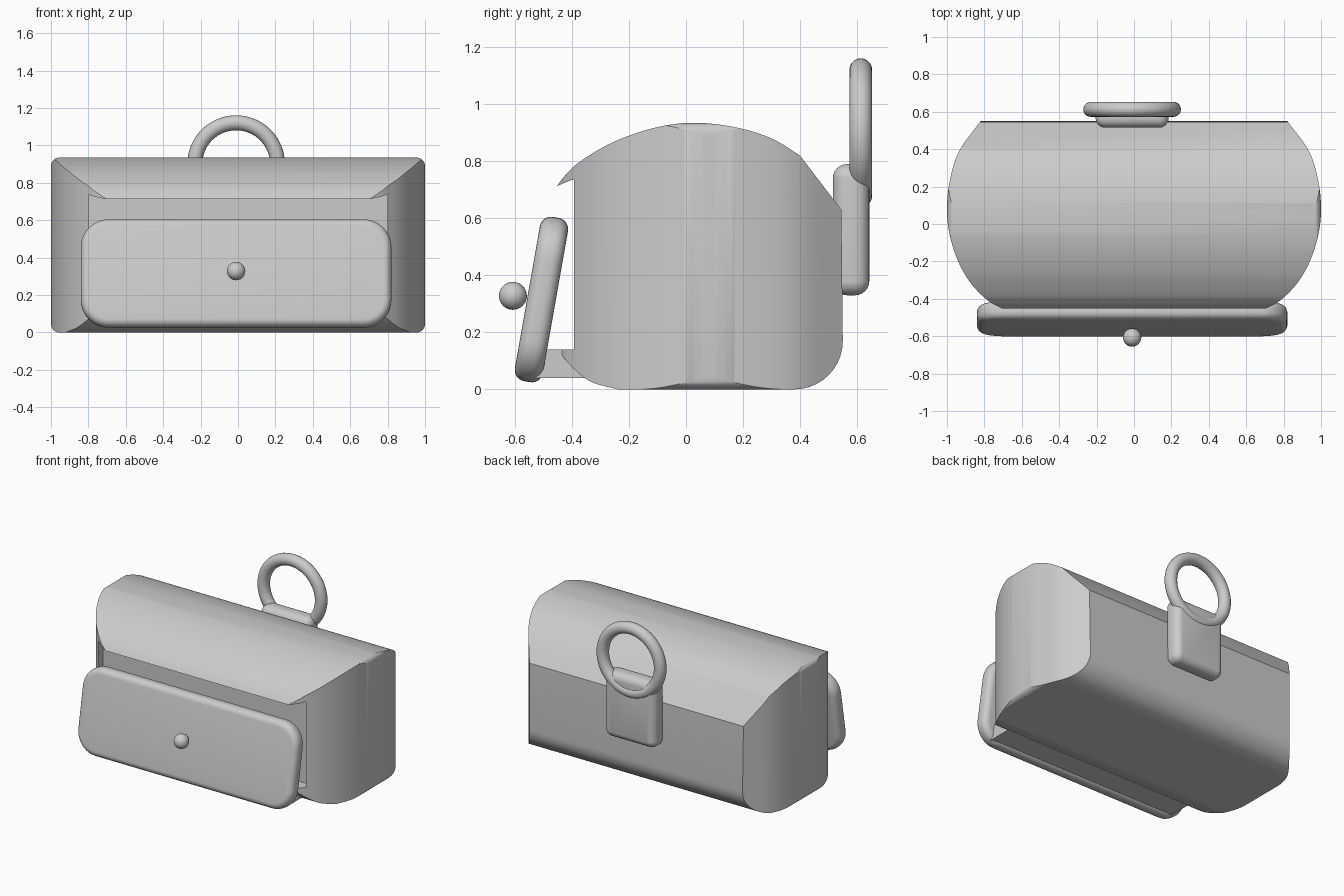
import bpy, bmesh, math
from mathutils import Vector

cube = bpy.data.objects.get("Cube")
if cube:
    bpy.data.objects.remove(cube, do_unlink=True)

grey = bpy.data.materials.new("plain_grey")
grey.use_nodes = True
COLOUR = (0.6, 0.6, 0.6, 1)
grey.diffuse_color = COLOUR
grey.node_tree.nodes["Principled BSDF"].inputs["Base Color"].default_value = COLOUR


def activate(obj):
    bpy.ops.object.select_all(action="DESELECT")
    obj.select_set(True)
    bpy.context.view_layer.objects.active = obj


def finish(obj, name, angle=30):
    obj.name = name
    obj.data.materials.clear()
    obj.data.materials.append(grey)
    activate(obj)
    bpy.ops.object.shade_smooth_by_angle(angle=math.radians(angle))
    return obj


def spline(points, steps=8):
    """Smooth open curve through a few points."""
    pts = [Vector(p) for p in points]
    pts = [2 * pts[0] - pts[1]] + pts + [2 * pts[-1] - pts[-2]]
    out = []
    for a, b, c, d in zip(pts, pts[1:], pts[2:], pts[3:]):
        for i in range(steps):
            t = i / steps
            out.append(0.5 * (2 * b + (c - a) * t + (2 * a - 5 * b + 4 * c - d) * t * t
                              + (3 * b - a - 3 * c + d) * t ** 3))
    return out + [pts[-2]]


def rounded_rect(w, h, r, centre=(0, 0), steps=10):
    out = []
    for k, (sx, sy) in enumerate([(1, 1), (-1, 1), (-1, -1), (1, -1)]):
        for i in range(steps + 1):
            a = (k + i / steps) * math.pi / 2
            out.append(Vector((centre[0] + sx * (w / 2 - r) + r * math.cos(a),
                               centre[1] + sy * (h / 2 - r) + r * math.sin(a))))
    return out


def prism(name, outline, axis, lo, hi):
    """Extrude a flat outline along one axis."""
    place = {"x": lambda p, d: (d, p[0], p[1]),
             "y": lambda p, d: (p[0], d, p[1]),
             "z": lambda p, d: (p[0], p[1], d)}[axis]
    bm = bmesh.new()
    face = bm.faces.new([bm.verts.new(place(p, lo)) for p in outline])
    new = bmesh.ops.extrude_face_region(bm, geom=[face])["geom"]
    shift = Vector(place((0, 0), hi - lo))
    bmesh.ops.translate(bm, vec=shift, verts=[v for v in new if isinstance(v, bmesh.types.BMVert)])
    bmesh.ops.recalc_face_normals(bm, faces=bm.faces)
    mesh = bpy.data.meshes.new(name)
    bm.to_mesh(mesh)
    bm.free()
    obj = bpy.data.objects.new(name, mesh)
    bpy.context.collection.objects.link(obj)
    return obj


def boolean(obj, cutter, operation):
    mod = obj.modifiers.new(operation, "BOOLEAN")
    mod.object, mod.operation, mod.solver = cutter, operation, "EXACT"
    activate(obj)
    bpy.ops.object.modifier_apply(modifier=mod.name)
    bpy.data.objects.remove(cutter, do_unlink=True)


def bevel(obj, width):
    mod = obj.modifiers.new("Bevel", "BEVEL")
    mod.width, mod.segments, mod.limit_method = width, 6, "ANGLE"
    mod.angle_limit = math.radians(40)
    activate(obj)
    bpy.ops.object.modifier_apply(modifier=mod.name)


# Body: side profile, plan outline and front outline intersected
arch = spline([(0.4, 0.82), (0.3, 0.88), (0.17, 0.92), (0.02, 0.935), (-0.12, 0.915),
               (-0.26, 0.865), (-0.37, 0.8), (-0.42, 0.755), (-0.455, 0.71)])
front_corner = spline([(-0.455, 0.16), (-0.42, 0.1), (-0.34, 0.03), (-0.24, 0)])
back_corner = [(0.38 + 0.17 * math.sin(a), 0.17 - 0.17 * math.cos(a))
               for a in [i * math.pi / 20 for i in range(11)]]
profile = [(0.545, 0.63)] + arch + front_corner + back_corner
body = prism("body", profile, "x", -1.1, 1.1)

side = spline([(0.7, -0.455), (0.78, -0.41), (0.87, -0.32), (0.94, -0.2), (0.985, -0.06),
               (1, 0.08), (0.985, 0.23), (0.935, 0.39), (0.82, 0.55)])
plan = side + [Vector((-p.x, p.y)) for p in reversed(side)]
boolean(body, prism("plan", plan, "z", -0.2, 1.2), "INTERSECT")
boolean(body, prism("front", rounded_rect(2, 0.935, 0.045, (0, 0.4675)), "y", -0.8, 0.8), "INTERSECT")

# Front recess, its top sloping up behind the lip
recess = [(-0.6, 0.14), (-0.34, 0.14), (-0.34, 0.735), (-0.4, 0.735), (-0.455, 0.712), (-0.6, 0.66)]
boolean(body, prism("recess", recess, "x", -0.8, 0.8), "DIFFERENCE")
finish(body, "body", 25)

# Shelf joining the body to the hinged front flap
shelf = prism("shelf", [(-0.53, 0.04), (-0.3, 0.04), (-0.3, 0.14), (-0.53, 0.14)], "x", -0.74, 0.74)
finish(shelf, "flap_shelf")

# Tilted front flap and its knob
flap = prism("flap", rounded_rect(1.66, 0.585, 0.15), "y", -0.05, 0.05)
bevel(flap, 0.04)
flap.location = (-0.01, -0.507, 0.315)
flap.rotation_euler.x = math.radians(-10)
finish(flap, "front_flap", 40)

bpy.ops.mesh.primitive_uv_sphere_add(segments=32, ring_count=16, radius=0.049,
                                     location=(-0.01, -0.607, 0.328))
finish(bpy.context.object, "flap_knob", 60)

# Back plate and carrying ring
plate = prism("plate", rounded_rect(0.39, 0.46, 0.05, (-0.01, 0.56)), "y", 0.515, 0.643)
bevel(plate, 0.05)
finish(plate, "back_plate", 40)

bpy.ops.mesh.primitive_torus_add(major_radius=0.221, minor_radius=0.04, major_segments=64,
                                 minor_segments=20, location=(-0.01, 0.613, 0.9),
                                 rotation=(math.pi / 2, 0, 0))
finish(bpy.context.object, "carrying_ring", 60)
